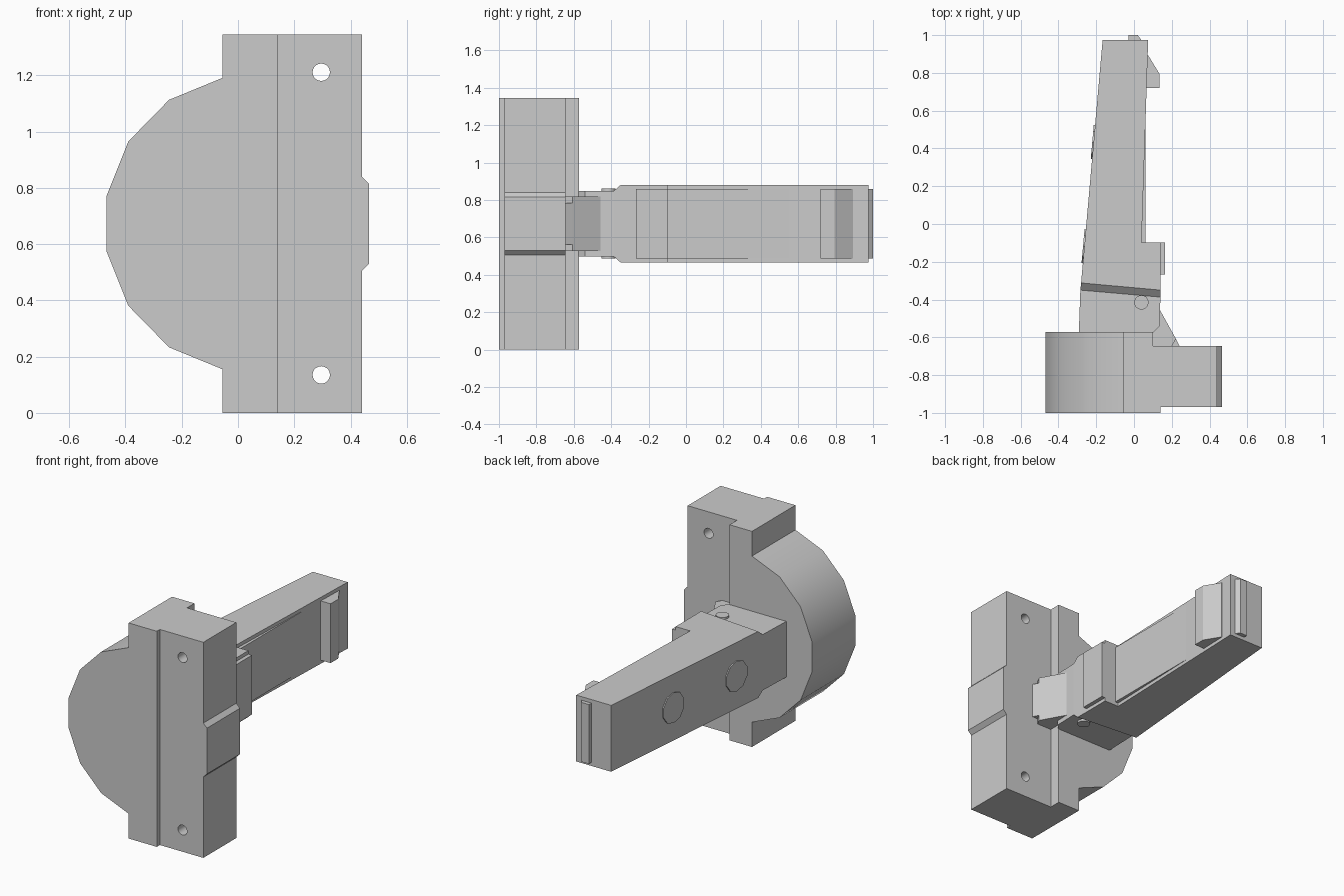
import bpy, bmesh
from mathutils import Vector

if "Cube" in bpy.data.objects:
    bpy.data.objects.remove(bpy.data.objects["Cube"])

MID = 0.673  # height of the horizontal symmetry plane


def finish(name, bm, smooth=False):
    bmesh.ops.recalc_face_normals(bm, faces=bm.faces[:])
    me = bpy.data.meshes.new(name)
    bm.to_mesh(me)
    bm.free()
    ob = bpy.data.objects.new(name, me)
    bpy.context.collection.objects.link(ob)
    if smooth:
        smooth_part(ob)
    return ob


def activate(ob):
    bpy.ops.object.select_all(action='DESELECT')
    ob.select_set(True)
    bpy.context.view_layer.objects.active = ob


def smooth_part(ob):
    activate(ob)
    bpy.ops.object.shade_smooth_by_angle(angle=0.52)


def prism(name, pts, lo, hi, axis='Z', smooth=False):
    """Extrude an (x, y) profile along z, or an (x, z) profile along y."""
    def at(p, h):
        return (p[0], p[1], h) if axis == 'Z' else (p[0], h, p[1])
    bm = bmesh.new()
    a = [bm.verts.new(at(p, lo)) for p in pts]
    b = [bm.verts.new(at(p, hi)) for p in pts]
    bm.faces.new(a)
    bm.faces.new(b)
    n = len(pts)
    for i in range(n):
        j = (i + 1) % n
        bm.faces.new((a[i], a[j], b[j], b[i]))
    return finish(name, bm, smooth)


def cylinder(name, centre, radius, depth, direction, sides, smooth=False):
    bm = bmesh.new()
    bmesh.ops.create_cone(bm, cap_ends=True, segments=sides, radius1=radius,
                          radius2=radius, depth=depth)
    ob = finish(name, bm, smooth)
    ob.rotation_euler = Vector(direction).to_track_quat('Z', 'Y').to_euler()
    ob.location = centre
    return ob


# Half-round housing with its flat spine
arc = [(-0.055, 1.191), (-0.245, 1.113), (-0.39, 0.965), (-0.468, 0.77)]
mirrored = [(x, 2 * MID - z) for x, z in reversed(arc)]
prism("housing", [(0.10, 1.345), (-0.055, 1.345)] + arc + mirrored
      + [(-0.055, 0), (0.10, 0)], -1, -0.572, 'Y', True)

# Stepped mounting rail
rail = prism("mounting_rail", [(0.10, -1), (0.14, -1), (0.14, -0.97), (0.44, -0.97),
                               (0.44, -0.645), (0.10, -0.645)], 0, 1.345)

# Screw holes through the rail
for z in (0.135, 1.211):
    cutter = cylinder("hole_cutter", (0.296, -0.8, z), 0.031, 0.6, (0, 1, 0), 20)
    cutter.hide_render = True
    mod = rail.modifiers.new("hole", 'BOOLEAN')
    mod.operation = 'DIFFERENCE'
    mod.object = cutter
    activate(rail)
    bpy.ops.object.modifier_apply(modifier=mod.name)
    bpy.data.objects.remove(cutter)
smooth_part(rail)

# Bevelled side pad on the rail
prism("side_pad", [(0.43, 0.505), (0.44, 0.505), (0.465, 0.53), (0.465, 0.816),
                   (0.44, 0.841), (0.43, 0.841)], -0.97, -0.645, 'Y')

# Arm: sections of left point, right point and half height
sections = [
    ((-0.292, -0.575), (0.10, -0.575), 0.174),
    ((-0.291, -0.545), (0.135, -0.54), 0.174),
    ((-0.284, -0.35), (0.14, -0.387), 0.174),
    ((-0.280, -0.312), (0.14, -0.35), 0.207),
    ((-0.261, -0.098), (0.14, -0.098), 0.207),
    ((-0.261, -0.098), (0.04, -0.098), 0.207),
    ((-0.166, 0.975), (0.075, 0.975), 0.207),
]
bm = bmesh.new()
rings = [[bm.verts.new((*p, MID + s * h)) for p, s in ((l, -1), (r, -1), (r, 1), (l, 1))]
         for l, r, h in sections]
bm.faces.new(rings[0])
bm.faces.new(rings[-1])
for r0, r1 in zip(rings, rings[1:]):
    for i in range(4):
        j = (i + 1) % 4
        bm.faces.new((r0[i], r0[j], r1[j], r1[i]))
bmesh.ops.remove_doubles(bm, verts=bm.verts[:], dist=0.0005)
bmesh.ops.dissolve_limit(bm, angle_limit=0.005, verts=bm.verts[:], edges=bm.edges[:])
finish("arm", bm)

# Raised parts along the arm: profile and half height
details = {
    "thumb_block": ([(0.13, -0.268), (0.165, -0.268), (0.165, -0.098), (0.13, -0.098)], 0.185),
    "side_strip": ([(0.03, -0.1), (0.062, -0.1), (0.062, 0.55), (0.05, 0.55)], 0.185),
    "hook": ([(0.05, 0.72), (0.135, 0.72), (0.135, 0.795), (0.075, 0.893), (0.05, 0.893)], 0.185),
    "end_tab": ([(-0.03, 0.97), (0.042, 0.97), (0.02, 1.0), (-0.03, 1.0)], 0.185),
    "catch": ([(0.09, -0.455), (0.137, -0.455), (0.222, -0.608), (0.20, -0.647),
               (0.09, -0.647)], 0.145),
    "catch_tip": ([(0.222, -0.608), (0.242, -0.647), (0.20, -0.647)], 0.11),
}
for name, (pts, half) in details.items():
    prism(name, pts, MID - half, MID + half)

# Hinge pin through the arm
cylinder("hinge_pin", (0.039, -0.415, MID), 0.038, 0.374, (0, 0, 1), 20, True)

# Round buttons on the sloping left face
for y in (0.435, -0.118):
    x = -0.166 - (0.975 - y) * 0.0886
    cylinder("round_button", (x, y, MID), 0.095, 0.014, (-1, 0.0886, 0), 10)
